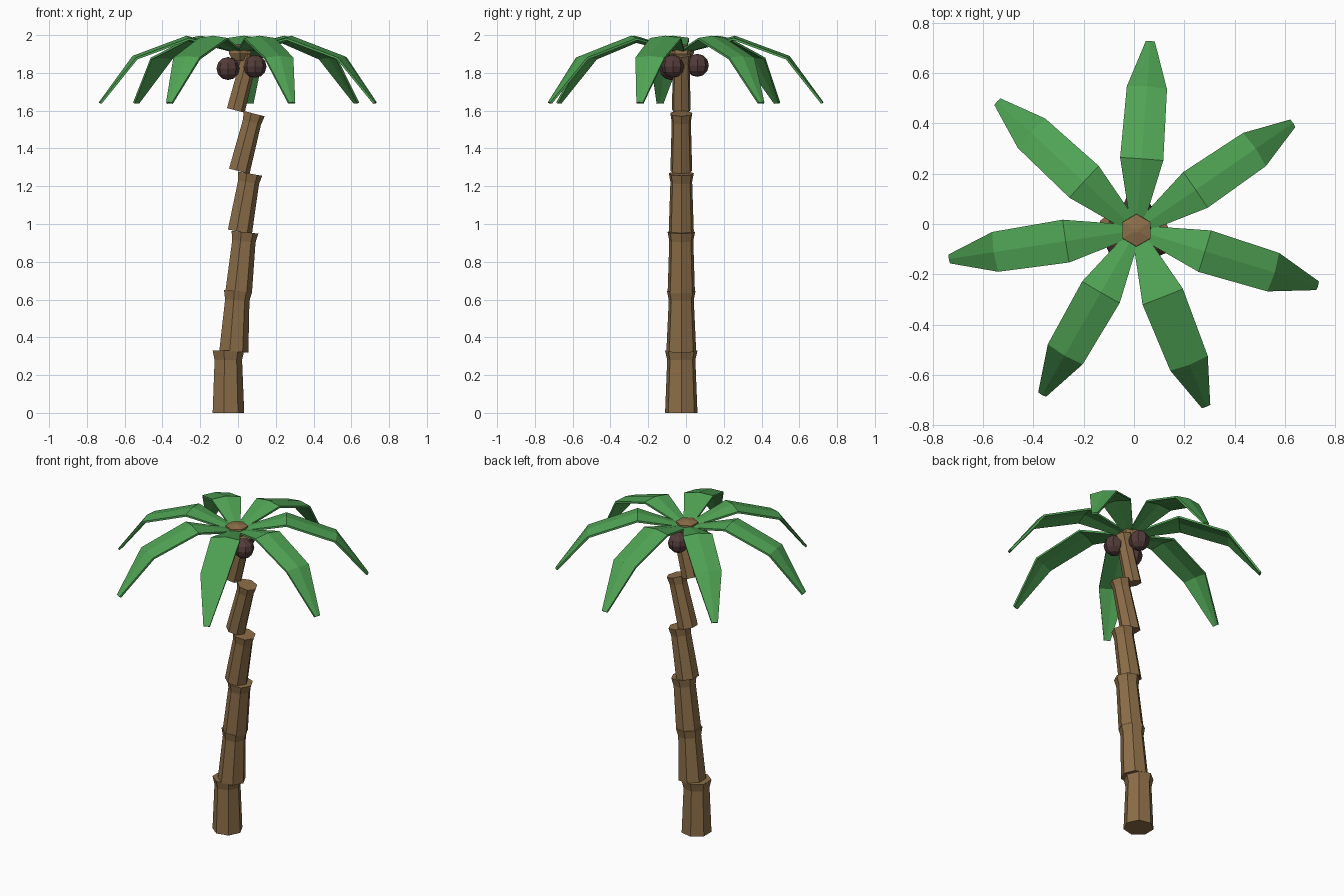
import bpy, bmesh, math
from mathutils import Vector, Matrix

if "Cube" in bpy.data.objects:
    bpy.data.objects.remove(bpy.data.objects["Cube"])

CX, CY = 0.01, -0.025  # crown centre


def material(name, rgb):
    m = bpy.data.materials.new(name)
    m.diffuse_color = (*rgb, 1)
    m.use_nodes = True
    m.node_tree.nodes["Principled BSDF"].inputs["Base Color"].default_value = m.diffuse_color
    return m


bark = material("bark", (0.26, 0.155, 0.065))
leaf = material("leaf", (0.08, 0.37, 0.09))
shell = material("shell", (0.085, 0.045, 0.042))


def loft(name, rings, mat):
    """Closed solid skinned through rings of equal point count."""
    bm = bmesh.new()
    vs = [[bm.verts.new(p) for p in ring] for ring in rings]
    n = len(vs[0])
    for a, b in zip(vs, vs[1:]):
        for i in range(n):
            j = (i + 1) % n
            bm.faces.new((a[i], a[j], b[j], b[i]))
    bm.faces.new(vs[0][::-1])
    bm.faces.new(vs[-1])
    bmesh.ops.recalc_face_normals(bm, faces=bm.faces[:])
    me = bpy.data.meshes.new(name)
    bm.to_mesh(me)
    bm.free()
    me.materials.append(mat)
    ob = bpy.data.objects.new(name, me)
    bpy.context.collection.objects.link(ob)
    return ob


# Trunk: leaning seven-sided segments with a flared lip
# (bottom x, bottom z, top x, top z, bottom radius, top radius)
segments = [
    (-0.055, 0.0, -0.055, 0.33, 0.088, 0.088),
    (-0.026, 0.325, -0.004, 0.645, 0.081, 0.078),
    (0.000, 0.64, 0.033, 0.957, 0.074, 0.075),
    (0.007, 0.96, 0.061, 1.267, 0.068, 0.068),
    (0.004, 1.28, 0.083, 1.585, 0.059, 0.060),
    (-0.014, 1.602, 0.062, 1.895, 0.051, 0.052),
]
for k, (x0, z0, x1, z1, r0, r1) in enumerate(segments):
    a, b = Vector((x0, CY, z0)), Vector((x1, CY, z1))
    tilt = Matrix.Rotation(math.atan2(x1 - x0, z1 - z0), 3, 'Y')
    rings = []
    for t, r in ((0, r0), (0.85, r1 * 0.87), (1, r1)):
        rings.append([a.lerp(b, t) + tilt @ Vector((r * math.cos(i * math.tau / 7),
                                                    r * math.sin(i * math.tau / 7), 0))
                      for i in range(7)])
    loft(f"trunk_segment_{k + 1}", rings, bark)

# Crown hub: flattened hexagonal bud
hub = [[(CX + r * math.cos(math.radians(30 + 60 * i)),
         CY + r * math.sin(math.radians(30 + 60 * i)), z) for i in range(6)]
       for r, z in ((0.045, 1.865), (0.068, 1.905), (0.064, 1.94), (0.01, 1.952))]
loft("crown_hub", hub, bark)

# Fronds: seven folded leaves (distance, ridge height, half width, down-tilt of section)
sections = [
    (0.03, 1.925, 0.028, -15),
    (0.285, 1.997, 0.086, 3),
    (0.575, 1.89, 0.080, 36),
    (0.755, 1.645, 0.018, 54),
]
THICK, RIDGE = 0.012, 0.012
for k in range(7):
    ang = math.radians(34.4 + k * 360 / 7)
    out = Vector((math.cos(ang), math.sin(ang), 0))
    side = Vector((-math.sin(ang), math.cos(ang), 0))
    rings = []
    for d, z, w, tilt in sections:
        t = math.radians(tilt)
        up = out * math.sin(t) + Vector((0, 0, math.cos(t)))
        c = Vector((CX, CY, z)) + out * d
        drop = RIDGE * w / 0.086
        rings.append([c, c + side * w - up * drop, c + side * w - up * (drop + THICK),
                      c - up * THICK, c - side * w - up * (drop + THICK),
                      c - side * w - up * drop])
    loft(f"frond_{k + 1}", rings, leaf)

# Coconuts under the crown
for k, loc in enumerate([(0.09, -0.07, 1.835), (-0.053, -0.08, 1.823), (0.012, 0.06, 1.84)]):
    bpy.ops.mesh.primitive_uv_sphere_add(segments=8, ring_count=6, radius=0.061, location=loc)
    ob = bpy.context.object
    ob.name = f"coconut_{k + 1}"
    ob.data.materials.append(shell)
